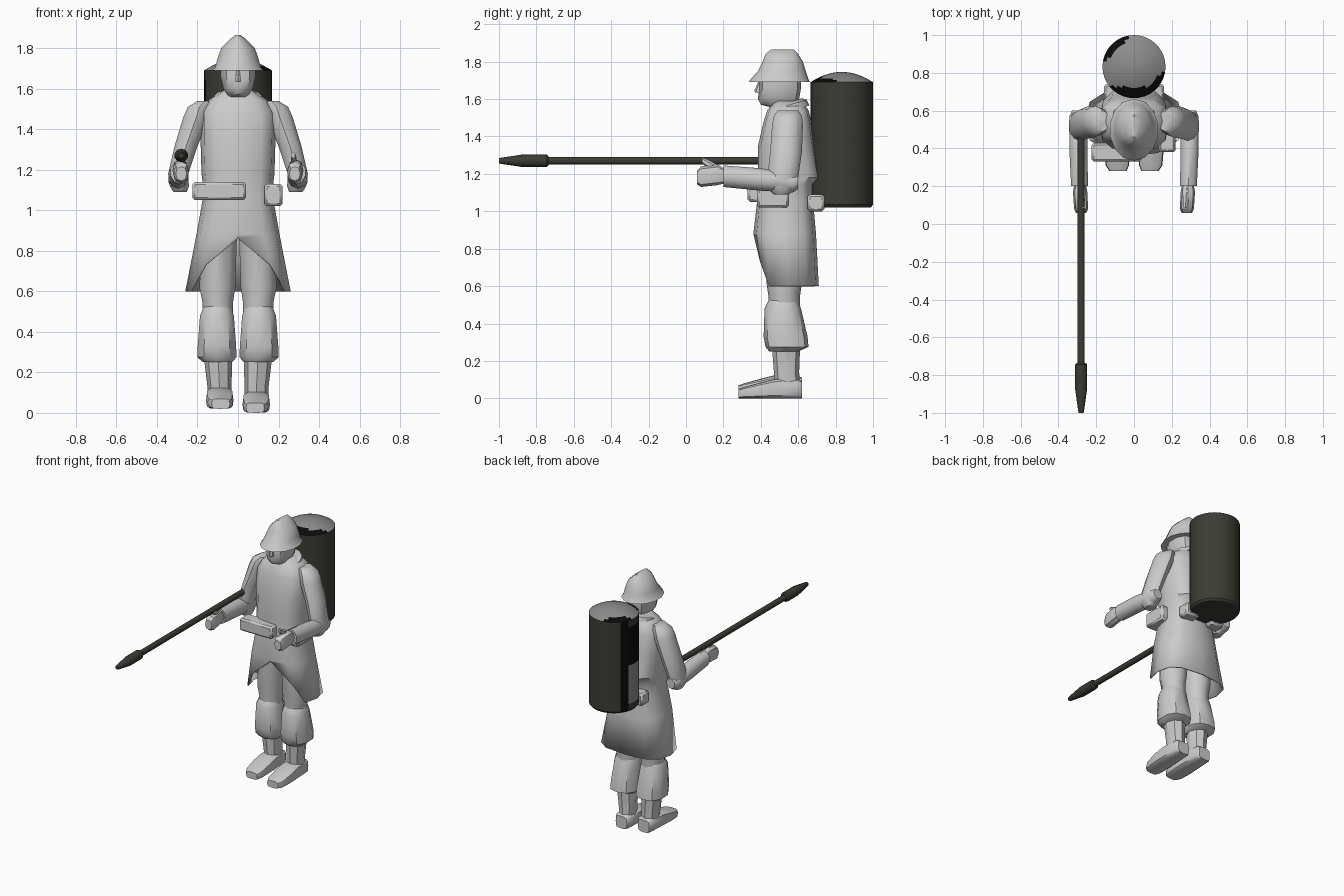
import bpy, bmesh, math


def material(name, rgb):
    m = bpy.data.materials.new(name)
    m.diffuse_color = (*rgb, 1)
    return m


CLOTH = material("pale grey", (0.6, 0.6, 0.6))
OLIVE = material("dark olive", (0.045, 0.045, 0.035))
BLACK = material("black", (0.003, 0.003, 0.003))
STEEL = material("mid grey", (0.26, 0.26, 0.26))


def finish(bm, name, mats, angle=40):
    bmesh.ops.recalc_face_normals(bm, faces=bm.faces[:])
    me = bpy.data.meshes.new(name)
    bm.to_mesh(me)
    bm.free()
    ob = bpy.data.objects.new(name, me)
    bpy.context.collection.objects.link(ob)
    for m in mats:
        me.materials.append(m)
    bpy.ops.object.select_all(action='DESELECT')
    ob.select_set(True)
    bpy.context.view_layer.objects.active = ob
    bpy.ops.object.shade_smooth_by_angle(angle=math.radians(angle))
    return ob


def loft(name, rings, n=10, mats=(CLOTH,), axis='Z', power=1.0, caps=(True, True),
         side=1, shift=None, paint=None, angle=40):
    """Skin rings (position along axis, x centre, x radius, other min, other max)."""
    bm = bmesh.new()
    loops = []
    for k, (t, cx, rx, lo, hi) in enumerate(rings):
        loop = []
        for i in range(n):
            a = -math.pi / 2 + 2 * math.pi * i / n
            c, s = (math.copysign(abs(v) ** power, v) if abs(v) > 1e-6 else 0
                    for v in (math.cos(a), math.sin(a)))
            x, o = side * (cx + rx * c), (lo + hi) / 2 + (hi - lo) / 2 * s
            p = [x, o, t] if axis == 'Z' else [x, t, o]
            if shift:
                p[2] += shift(k, i, p)
            loop.append(bm.verts.new(p))
        loops.append(loop)
    for a, b in zip(loops, loops[1:]):
        for i in range(n):
            j = (i + 1) % n
            bm.faces.new((a[i], a[j], b[j], b[i]))
    for use, loop in zip(caps, (loops[0], loops[-1])):
        if use:
            bm.faces.new(loop)
    if paint:
        for f in bm.faces:
            f.material_index = paint(f.calc_center_median())
    return finish(bm, name, mats, angle)


def box(name, x0, x1, y0, y1, z0, z1, bevel=0.012):
    bm = bmesh.new()
    bmesh.ops.create_cube(bm, size=1)
    for v in bm.verts:
        v.co = ((x0 + x1) / 2 + v.co.x * (x1 - x0), (y0 + y1) / 2 + v.co.y * (y1 - y0),
                (z0 + z1) / 2 + v.co.z * (z1 - z0))
    bmesh.ops.bevel(bm, geom=bm.edges[:], offset=bevel, segments=1, affect='EDGES')
    return finish(bm, name, (CLOTH,))


# long coat, with the front hem cut up into an inverted V
def hem(k, i, p):
    return {0: 0.26, 1: 0.13, 11: 0.13}.get(i, 0) if k == 0 else 0


coat = loft("coat", [
    (0.60, 0, .26, .38, .71), (0.88, 0, .205, .36, .695), (1.05, 0, .175, .38, .68),
    (1.14, 0, .175, .385, .68), (1.18, 0, .18, .385, .72), (1.35, 0, .185, .385, .69),
    (1.48, 0, .185, .415, .67), (1.54, 0, .15, .435, .655), (1.59, 0, .075, .47, .62)],
    n=12, power=.7, caps=(False, True), shift=hem)
solid = coat.modifiers.new("cloth_thickness", 'SOLIDIFY')
solid.thickness = 0.008

# collar, lower at the front
loft("collar", [(1.53, 0, .125, .43, .66), (1.565, 0, .118, .445, .645), (1.58, 0, .08, .47, .62)],
     n=12, shift=lambda k, i, p: (p[1] - .54) * .3)

# head, nose and neck
loft("head", [(1.50, 0, .06, .48, .61), (1.555, 0, .06, .46, .60), (1.57, 0, .055, .40, .60),
              (1.60, 0, .075, .385, .605), (1.66, 0, .09, .39, .615), (1.72, 0, .09, .39, .615)],
     n=10, power=.85)
loft("nose", [(1.635, 0, .018, .37, .41), (1.645, 0, .016, .365, .41), (1.69, 0, .008, .385, .41)], n=6)

# brimmed helmet with a narrow crest
loft("helmet", [(1.69, 0, .13, .335, .663), (1.705, 0, .115, .345, .655), (1.75, 0, .103, .385, .64),
                (1.80, 0, .085, .41, .625), (1.84, 0, .045, .425, .60), (1.865, 0, .012, .455, .575)],
     n=14)

# belt pouches
box("front_pouch", -.225, .04, .33, .43, 1.05, 1.14)
box("side_pouch", .13, .22, .38, .55, 1.02, 1.13)
box("back_pouch", -.16, -.05, .65, .74, 1.00, 1.09)
box("back_pouch_small", .05, .16, .65, .74, 1.00, 1.09)

for s, word in ((1, "left"), (-1, "right")):
    # arms
    loft(word + "_upper_arm", [
        (1.09, .285, .035, .47, .55), (1.12, .29, .05, .44, .59), (1.18, .295, .052, .435, .60),
        (1.32, .255, .06, .45, .62), (1.46, .205, .068, .46, .625), (1.51, .19, .06, .47, .62),
        (1.54, .165, .035, .49, .60)], n=10, side=s)
    loft(word + "_forearm", [
        (.60, .295, .035, 1.12, 1.19), (.57, .295, .05, 1.10, 1.20), (.40, .295, .05, 1.11, 1.23),
        (.20, .288, .047, 1.13, 1.245)], axis='Y', side=s)
    loft(word + "_hand", [
        (.21, .285, .03, 1.15, 1.225), (.17, .285, .038, 1.14, 1.25), (.08, .28, .037, 1.13, 1.24),
        (.058, .28, .027, 1.145, 1.215)], n=8, axis='Y', side=s, power=.8)
    loft(word + "_thumb", [
        (.20, .28, .012, 1.19, 1.23), (.13, .275, .017, 1.22, 1.27), (.085, .272, .011, 1.255, 1.29)],
        n=6, axis='Y', side=s)
    # legs
    loft(word + "_thigh", [
        (.44, .098, .075, .44, .61), (.55, .1, .08, .44, .61), (.62, .102, .093, .43, .62),
        (.90, .09, .09, .42, .64)], side=s)
    loft(word + "_trouser", [
        (.25, .1, .075, .445, .60), (.275, .104, .101, .425, .655), (.33, .104, .099, .415, .65),
        (.48, .104, .087, .42, .615), (.52, .102, .072, .44, .60), (.56, .1, .045, .46, .59)],
        side=s, power=.85)
    loft(word + "_calf", [(.06, .09, .058, .475, .61), (.14, .092, .06, .47, .605),
                          (.27, .098, .07, .46, .61)], n=8, side=s)
    # shoes, one lifted slightly
    lift = .02 if s < 0 else 0
    loft(word + "_shoe", [
        (.28, .085, .045, 0, .05), (.31, .088, .062, 0, .06), (.40, .09, .068, 0, .085),
        (.48, .09, .066, 0, .105), (.60, .09, .058, 0, .10), (.62, .09, .045, 0, .09)],
        n=12, axis='Y', side=s, power=.5, shift=lambda k, i, p: lift)


# fuel tank with stained side and dome
R, TY = .167, .833


def stain(c):
    x, dy = c.x, c.y - TY
    if c.z > 1.692:
        return 1 if dy - x > .175 or dy < -.105 or x - dy > .18 else 2
    if c.z < 1.03:
        return 0
    az = math.degrees(math.atan2(dy, x)) % 360
    if 138 < az < 163:
        return 1
    if 163 <= az < 202:
        return 2 if 1.08 < c.z < 1.36 else 1 if 1.36 < c.z < 1.62 else 0
    return 0


heights = [1.02, 1.035] + [1.08 + .07 * i for i in range(9)] + [1.69]
tank_rings = [(z, 0, R - (.012 if z == 1.02 else 0), TY - R + (.012 if z == 1.02 else 0),
               TY + R - (.012 if z == 1.02 else 0)) for z in heights]
for i in range(1, 10):
    r = R * (1 - i / 9.3)
    tank_rings.append((1.69 + .055 * (1 - (r / R) ** 2), 0, r, TY - r, TY + r))
loft("tank", tank_rings, n=36, mats=(OLIVE, BLACK, STEEL), paint=stain, angle=30)

# lance and nozzle
loft("lance", [(y, -.28, .02, 1.25, 1.29) for y in (.47, -.76)], n=10, mats=(OLIVE,), axis='Y')
loft("nozzle", [(y, -.28, r, 1.27 - r, 1.27 + r) for y, r in
                ((-.735, .025), (-.745, .034), (-.87, .034), (-.985, .017), (-1.0, .014))],
     n=10, mats=(OLIVE,), axis='Y')
